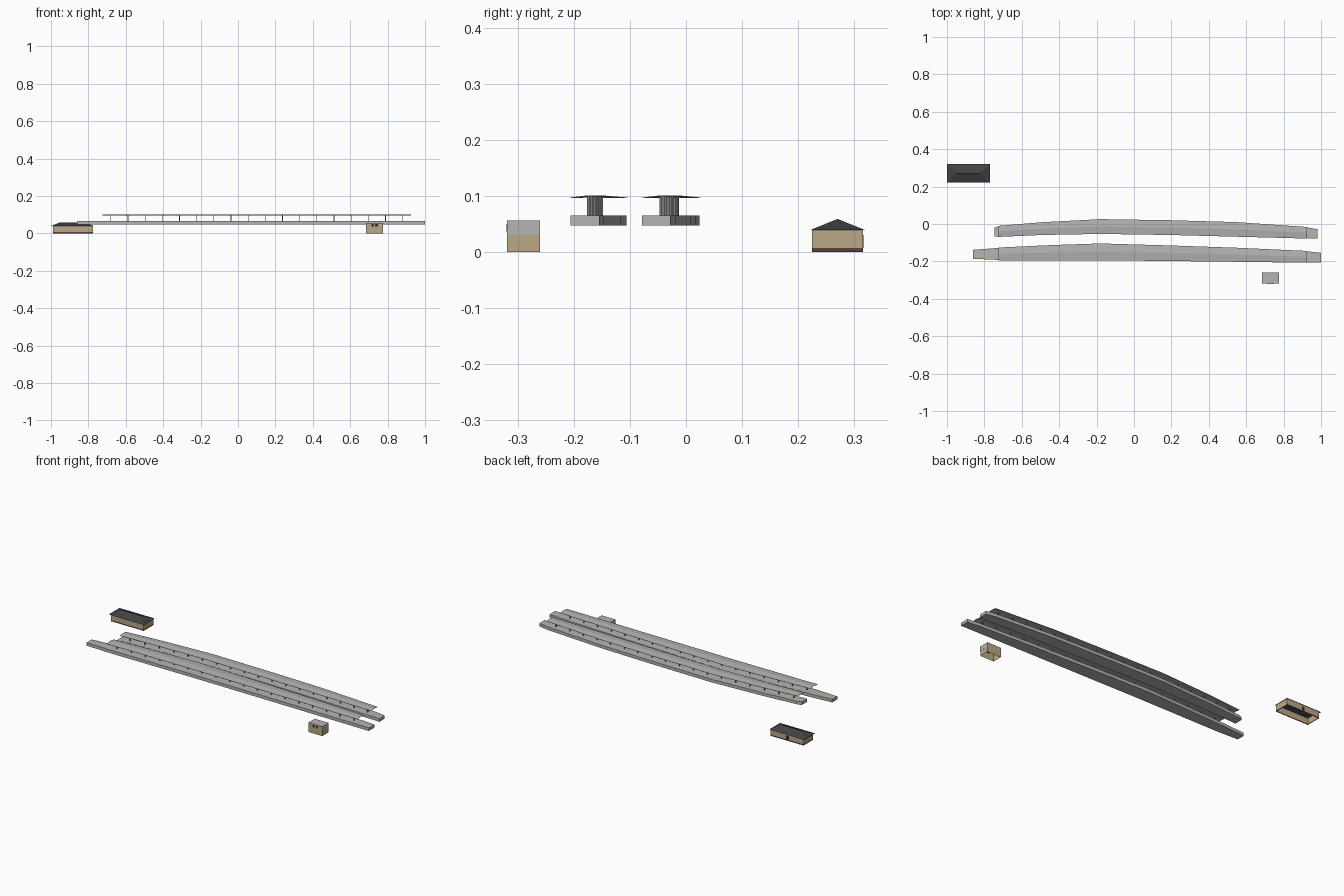
import bpy, bmesh

if "Cube" in bpy.data.objects:
    bpy.data.objects.remove(bpy.data.objects["Cube"])


def mat(name, r, g, b):
    m = bpy.data.materials.new(name)
    m.diffuse_color = (r, g, b, 1)
    m.use_nodes = True
    m.node_tree.nodes["Principled BSDF"].inputs["Base Color"].default_value = m.diffuse_color
    return m


GREY = mat("concrete grey", 0.46, 0.46, 0.46)
CANOPY = mat("canopy grey", 0.45, 0.45, 0.45)
POST = mat("post grey", 0.2, 0.2, 0.2)
YELLOW = mat("edge yellow", 0.65, 0.5, 0.12)
BEIGE = mat("wall beige", 0.50, 0.39, 0.24)
BROWN = mat("plinth brown", 0.11, 0.05, 0.04)
SLATE = mat("roof slate", 0.055, 0.055, 0.06)
DARK = mat("window dark", 0.03, 0.03, 0.035)


def make(name, verts, faces, material, fix=True):
    me = bpy.data.meshes.new(name)
    me.from_pydata(verts, [], faces)
    if fix:
        bm = bmesh.new()
        bm.from_mesh(me)
        bmesh.ops.recalc_face_normals(bm, faces=bm.faces)
        bm.to_mesh(me)
        bm.free()
    me.materials.append(material)
    ob = bpy.data.objects.new(name, me)
    bpy.context.collection.objects.link(ob)
    return ob


def box(name, x0, x1, y0, y1, z0, z1, material, sides_only=False):
    v = [(x, y, z) for z in (z0, z1) for x, y in ((x0, y0), (x1, y0), (x1, y1), (x0, y1))]
    f = [(i, (i + 1) % 4, (i + 1) % 4 + 4, i + 4) for i in range(4)]
    if not sides_only:
        f += [(3, 2, 1, 0), (4, 5, 6, 7)]
    return make(name, v, f, material, not sides_only)


def edges_at(path, x):
    """Low and high y of a platform outline at x."""
    for a, b in zip(path, path[1:]):
        if x <= b[0] + 1e-6:
            t = (x - a[0]) / (b[0] - a[0])
            return a[1] + t * (b[1] - a[1]), a[2] + t * (b[2] - a[2])
    return path[-1][1:]


def sweep(name, path, x0, x1, section, material):
    """Section points are (side 0..1, offset in y, z), swept along the outline."""
    xs = [x0] + [p[0] for p in path if x0 + 0.01 < p[0] < x1 - 0.01] + [x1]
    n, verts, faces = len(section), [], []
    for x in xs:
        lo, hi = edges_at(path, x)
        verts += [(x, lo + s * (hi - lo) + d, z) for s, d, z in section]
    for k in range(len(xs) - 1):
        for i in range(n):
            j = (i + 1) % n
            faces.append((k * n + i, k * n + j, k * n + n + j, k * n + n + i))
    faces += [tuple(range(n)), tuple(range(len(verts) - n, len(verts)))]
    return make(name, verts, faces, material)


# Platform outlines: x, low y, high y
south = [(-0.86, -0.187, -0.137), (-0.725, -0.193, -0.127), (-0.45, -0.193, -0.114),
         (-0.18, -0.193, -0.105), (0.2, -0.197, -0.116), (0.55, -0.201, -0.128),
         (0.925, -0.206, -0.145), (1.0, -0.207, -0.153)]
north = [(-0.745, -0.069, -0.018), (-0.725, -0.068, -0.011), (-0.5, -0.058, 0.008),
         (-0.18, -0.052, 0.025), (0.2, -0.058, 0.019), (0.55, -0.067, 0.009),
         (0.925, -0.077, -0.017), (0.98, -0.079, -0.027)]

for label, path in (("south", south), ("north", north)):
    a, b = path[0][0], path[-1][0]
    # Platform slab
    sweep(label + "_platform", path, a, b,
          [(0, 0.001, 0.047), (1, -0.001, 0.047), (1, -0.001, 0.065), (0, 0.001, 0.065)], GREY)
    # Yellow safety lines along both edges
    for side, d in ((0, 0.003), (1, -0.006)):
        sweep(label + "_edge_line", path, a, b,
              [(side, d, 0.0648), (side, d + 0.003, 0.0648),
               (side, d + 0.003, 0.0655), (side, d, 0.0655)], YELLOW)
    # Shallow pitched canopy
    sweep(label + "_canopy", path, -0.725, 0.925,
          [(0, -0.001, 0.096), (0.5, 0, 0.0995), (1, 0.001, 0.096),
           (1, 0.001, 0.0972), (0.5, 0, 0.101), (0, -0.001, 0.0972)], CANOPY)
    # Canopy posts on the centre line
    for i in range(18):
        x = -0.68 + 0.0918 * i
        y = sum(edges_at(path, x)) / 2
        box(label + "_post", x - 0.002, x + 0.002, y - 0.002, y + 0.002, 0.065, 0.0995, POST)

# Station house: plinth, walls open below, hipped roof
box("house_plinth", -0.99, -0.775, 0.225, 0.315, 0, 0.007, BROWN, True)
box("house_walls", -0.99, -0.775, 0.225, 0.315, 0.007, 0.04, BEIGE, True)
make("house_roof",
     [(-1, 0.221, 0.039), (-0.77, 0.221, 0.039), (-0.77, 0.32, 0.039), (-1, 0.32, 0.039),
      (-0.95, 0.27, 0.059), (-0.82, 0.27, 0.059)],
     [(0, 1, 5, 4), (1, 2, 5), (2, 3, 4, 5), (3, 0, 4)], SLATE, False)
box("house_door", -0.89, -0.875, 0.3145, 0.316, 0.007, 0.03, DARK)

# Small shelter: beige walls, grey upper end panels and flat top, dark window
x0, x1, y0, y1, h = 0.685, 0.775, -0.319, -0.26, 0.056
box("shelter_walls", x0, x1, y0, y1, 0, h - 0.001, BEIGE, True)
box("shelter_top", x0, x1, y0, y1, h - 0.001, h, GREY)
for x in (x0, x1):
    box("shelter_end_panel", x - 0.0006, x + 0.0006, y0, y1, 0.03, h, GREY)
for x in (0.713, 0.733):
    box("shelter_window", x, x + 0.015, y0 - 0.001, y0 + 0.0005, 0.037, 0.05, DARK)
